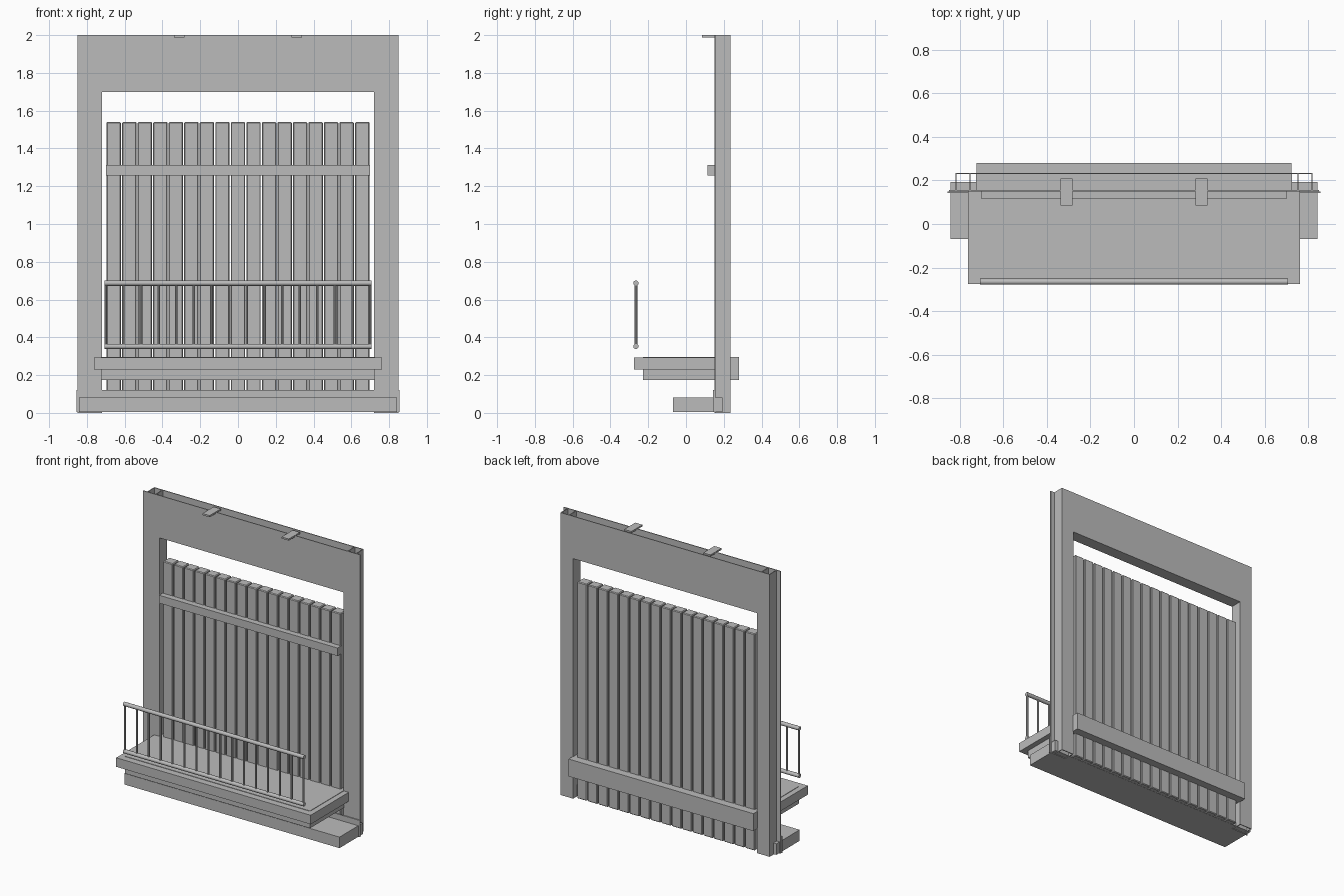
import bpy, bmesh, math

if "Cube" in bpy.data.objects:
    bpy.data.objects.remove(bpy.data.objects["Cube"])

grey = bpy.data.materials.new("plain grey")
grey.diffuse_color = (0.5, 0.5, 0.5, 1)
grey.use_nodes = True
grey.node_tree.nodes["Principled BSDF"].inputs["Base Color"].default_value = grey.diffuse_color


def finish(name, bm):
    me = bpy.data.meshes.new(name)
    bm.to_mesh(me)
    bm.free()
    me.materials.append(grey)
    ob = bpy.data.objects.new(name, me)
    bpy.context.collection.objects.link(ob)
    return ob


def add_box(bm, x0, x1, y0, y1, z0, z1):
    vs = bmesh.ops.create_cube(bm, size=1)["verts"]
    for v in vs:
        v.co = ((x0 + x1) / 2 + v.co.x * (x1 - x0),
                (y0 + y1) / 2 + v.co.y * (y1 - y0),
                (z0 + z1) / 2 + v.co.z * (z1 - z0))


def box(name, *dims, bevel=0):
    bm = bmesh.new()
    add_box(bm, *dims)
    if bevel:
        bmesh.ops.bevel(bm, geom=bm.edges[:], offset=bevel, segments=1, affect='EDGES')
    return finish(name, bm)


def rod(name, a, b, radius, sides=12):
    cu = bpy.data.meshes.new(name)
    bm = bmesh.new()
    bmesh.ops.create_cone(bm, cap_ends=True, segments=sides, radius1=radius,
                          radius2=radius, depth=math.dist(a, b))
    along_x = abs(a[0] - b[0]) > 0.01
    for v in bm.verts:
        x, y, z = v.co
        if along_x:
            x, y, z = z, y, -x
        v.co = ((a[0] + b[0]) / 2 + x, (a[1] + b[1]) / 2 + y, (a[2] + b[2]) / 2 + z)
    bm.to_mesh(cu)
    bm.free()
    cu.materials.append(grey)
    ob = bpy.data.objects.new(name, cu)
    bpy.context.collection.objects.link(ob)
    bpy.context.view_layer.objects.active = ob
    ob.select_set(True)
    bpy.ops.object.shade_smooth_by_angle(angle=math.radians(40))
    ob.select_set(False)


# Hollow door surround: wide front sheet, narrower back sheet, inner and outer webs
T = 0.006
FRONT, BACK, OPEN, HEAD = 0.15, 0.235, 0.72, 1.70
for label, y, half in (("front", FRONT, 0.85), ("back", BACK - T, 0.82)):
    bm = bmesh.new()
    for s in (-1, 1):
        add_box(bm, *sorted((s * OPEN, s * half)), y, y + T, 0, 2)
    add_box(bm, -OPEN, OPEN, y, y + T, HEAD, 2)
    finish(label + "_surround_sheet", bm)
for side, s in (("left", -1), ("right", 1)):
    box(side + "_jamb_lining", *sorted((s * OPEN, s * (OPEN + T))), FRONT, BACK, 0, HEAD + T)
    box(side + "_outer_web", *sorted((s * 0.815, s * 0.82)), FRONT, BACK, 0, 2)
    box(side + "_post_web", *sorted((s * 0.75, s * 0.756)), FRONT, BACK, HEAD, 2)
box("head_lining", -OPEN, OPEN, FRONT, BACK, HEAD, HEAD + T)

# Hanging brackets on the top edge
for side, x in (("left", -0.31), ("right", 0.31)):
    box(side + "_top_bracket", x - 0.028, x + 0.028, 0.085, 0.21, 1.988, 2.0)

# Vertical planks with chamfered long edges
N, PITCH = 17, 1.398 / 17
for i in range(N):
    x = (i - (N - 1) / 2) * PITCH
    box(f"plank_{i + 1}", x - PITCH / 2 + 0.003, x + PITCH / 2 - 0.003,
        0.155, 0.225, 0.005, 1.54, bevel=0.005)

# Cross rail on the planks
box("cross_rail", -0.70, 0.70, 0.115, 0.16, 1.257, 1.313)

# Balcony: core beam passing through the wall, wider slab around its top
box("balcony_core", -0.724, 0.724, -0.228, 0.28, 0.174, 0.297)
box("balcony_slab", -0.762, 0.762, -0.275, 0.15, 0.23, 0.294)

# Bottom step and its back plate
box("bottom_step", -0.843, 0.843, -0.068, 0.193, 0.004, 0.082)
box("step_back_plate", -0.856, 0.856, 0.143, 0.15, 0.004, 0.122)

# Railing
RY = -0.265
for label, z in (("top", 0.687), ("bottom", 0.352)):
    rod(label + "_handrail", (-0.707, RY, z), (0.707, RY, z), 0.014)
for i in range(16):
    x = -0.70 + 1.40 * i / 15
    rod(f"baluster_{i + 1}", (x, RY, 0.352), (x, RY, 0.687), 0.007, 8)
